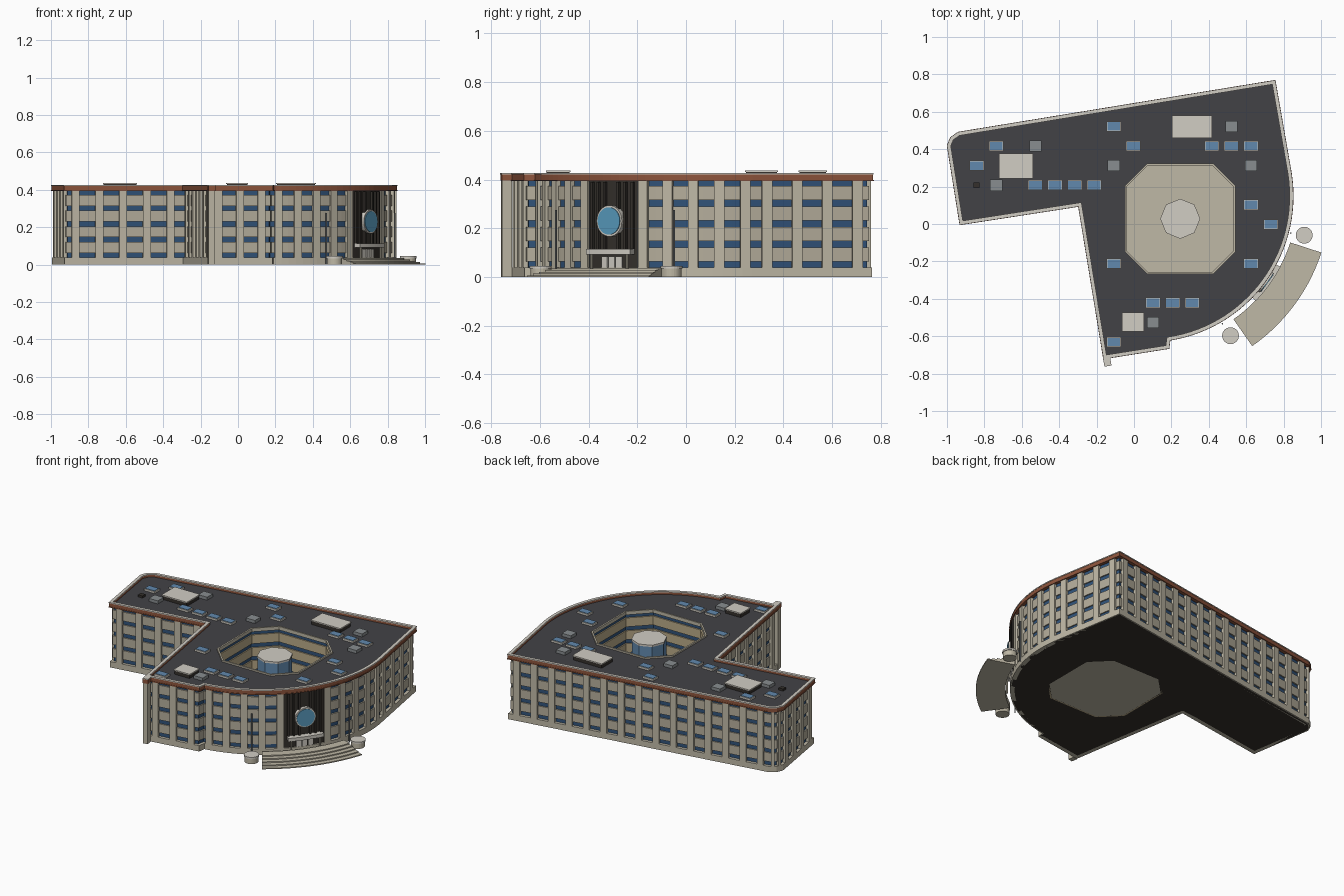
import bpy, bmesh
from math import radians, cos, sin, atan2, hypot, pi
from mathutils import Matrix, Vector

if "Cube" in bpy.data.objects:
    bpy.data.objects.remove(bpy.data.objects["Cube"])


def mat(name, r, g, b):
    m = bpy.data.materials.new(name)
    m.diffuse_color = (r, g, b, 1)
    m.use_nodes = True
    m.node_tree.nodes["Principled BSDF"].inputs["Base Color"].default_value = m.diffuse_color
    return m


STONE = mat("stone", .52, .48, .38)
SPANDREL = mat("spandrel", .46, .42, .33)
TAN = mat("tan", .50, .41, .25)
GLASS = mat("glass", .03, .085, .19)
SKY = mat("skylight_glass", .12, .25, .42)
BRICK = mat("brick", .27, .09, .045)
WHITE = mat("white_stone", .64, .61, .55)
ROOF = mat("roofing", .055, .055, .062)
DARK = mat("dark_bronze", .035, .03, .025)
GREY = mat("grey_metal", .25, .27, .28)
ROUND = mat("round_glass", .10, .33, .52)


def finish(name, bm, m):
    bmesh.ops.recalc_face_normals(bm, faces=bm.faces)
    me = bpy.data.meshes.new(name)
    bm.to_mesh(me)
    bm.free()
    me.materials.append(m)
    ob = bpy.data.objects.new(name, me)
    bpy.context.collection.objects.link(ob)
    return ob


def boxes(name, items, m):
    """items: (centre, size, z-rotation)"""
    bm = bmesh.new()
    for c, s, rot in items:
        bmesh.ops.create_cube(bm, size=1, matrix=Matrix.Translation(c)
                              @ Matrix.Rotation(rot, 4, 'Z') @ Matrix.Diagonal((*s, 1)))
    return finish(name, bm, m)


def cyls(name, items, m, n=24):
    """items: (centre, radius, height, rotation matrix)"""
    bm = bmesh.new()
    for c, r, h, rot in items:
        bmesh.ops.create_cone(bm, cap_ends=True, segments=n, radius1=r, radius2=r, depth=h,
                              matrix=Matrix.Translation(c) @ rot)
    return finish(name, bm, m)


def inset(pts, d):
    out = []
    for i, p in enumerate(pts):
        a, b = p - pts[i - 1], pts[(i + 1) % len(pts)] - p
        n1, n2 = Vector((a.y, -a.x)).normalized(), Vector((b.y, -b.x)).normalized()
        out.append(p - (n1 + n2) * d / (1 + n1.dot(n2)))
    return out


def ring(name, path, d0, d1, spans, m):
    """closed band around a path between two insets, for each (z0, z1)"""
    bm = bmesh.new()
    for z0, z1 in spans:
        loops = [[bm.verts.new((*p, z)) for p in inset(path, d)]
                 for d, z in ((d0, z0), (d0, z1), (d1, z1), (d1, z0))]
        for k in range(4):
            A, B = loops[k], loops[(k + 1) % 4]
            for i in range(len(path)):
                j = (i + 1) % len(path)
                bm.faces.new((A[i], A[j], B[j], B[i]))
    return finish(name, bm, m)


def slab(name, paths, z0, z1, m):
    """flat plate with optional hole"""
    bm = bmesh.new()
    edges = []
    for path in paths:
        vs = [bm.verts.new((*p, z0)) for p in path]
        edges += [bm.edges.new((vs[i - 1], vs[i])) for i in range(len(vs))]
    bmesh.ops.triangle_fill(bm, edges=edges, use_beauty=True)
    g = bmesh.ops.extrude_face_region(bm, geom=bm.faces[:], use_keep_orig=True)
    bmesh.ops.translate(bm, vec=(0, 0, z1 - z0),
                        verts=[v for v in g['geom'] if isinstance(v, bmesh.types.BMVert)])
    return finish(name, bm, m)


# Footprint: two straight wings joined by a quarter-circle front
C, R = Vector((.07, .15)), .78


def polar(a, r=R):
    return C + r * Vector((cos(radians(a)), sin(radians(a))))


def sector(name, r0, r1, a0, a1, z0, z1, m, n=14):
    A = [a0 + (a1 - a0) * i / n for i in range(n + 1)]
    return slab(name, [[polar(a, r1) for a in A] + [polar(a, r0) for a in reversed(A)]], z0, z1, m)


V = lambda *p: [Vector(q) for q in p]
head = V((-.162, -.72), (.186, -.665))
arc = [polar(-81 + 90 * i / 30) for i in range(31)]
tail = V((.754, .767), (-.94, .49), (-.98, .462), (-.998, .42), (-.93, -.003), (-.296, .095))
outline = head + arc + tail
CC = Vector((.247, .028))
h, k = .286, .171
court = [CC + Vector(p) for p in ((h, -k), (h, k), (k, h), (-k, h), (-h, k), (-h, -k), (-k, -h), (k, -h))]

# Shell: base, recessed glass, floor bands, cornice, roof
levels = [.05 + .084 * i for i in range(5)]
bands = [(z + .013, z + .071) for z in levels[:4]]
ring("base_course", outline, .003, .03, [(0, .038)], STONE)
ring("window_glass", outline, .022, .03, [(.03, .4)], GLASS)
ring("floor_bands", outline, .014, .024, bands, SPANDREL)
ring("brick_cornice", outline, 0, .016, [(.395, .42)], BRICK)
ring("cornice_lip", outline, -.003, .016, [(.393, .398)], BRICK)
ring("parapet_coping", outline, -.002, .018, [(.42, .426)], WHITE)
slab("roof", [inset(outline, .012), inset(court, -.004)], .396, .406, ROOF)
slab("ground_slab", [inset(outline, .01), court], 0, .008, DARK)

# Courtyard
ring("court_glass", court, -.008, -.014, [(.004, .4)], GLASS)
ring("court_bands", court, 0, -.01, [(0, .035)] + bands, TAN)
ring("court_rim", court, 0, -.01, [(.393, .416)], STONE)
slab("court_floor", [court], 0, .006, STONE)
I4 = Matrix.Identity(4)
cyls("court_tower", [((*CC, .19), .103, .37, I4)], SKY, 8)
cyls("court_tower_cap", [((*CC, .38), .107, .012, I4)], WHITE, 8)

# Pilasters on the straight walls and on the curve
items = []
straight = [(0, 1), (32, 33), (33, 34), (36, 37), (37, 38), (38, 0)]
for i, j in straight:
    a, b = outline[i], outline[j]
    d = b - a
    n = max(1, round(d.length / .117))
    nrm = Vector((d.y, -d.x)).normalized()
    for q in range(n):
        p = a + d * (q + .5) / n - nrm * .016
        items.append(((*p, .216), (.042, .026, .36), atan2(d.y, d.x)))
for ang in [-36 + s * (11 + 8 * q) for s in (1, -1) for q in range(5)]:
    items.append(((*polar(ang, R - .016), .216), (.026, .042, .36), radians(ang)))
for p, q in ((outline[34], outline[35]), (outline[35], outline[36])):
    d = q - p
    n = Vector((d.y, -d.x)).normalized()
    items.append(((*((p + q) / 2 - n * .016), .216), (.02, .026, .36), atan2(d.y, d.x)))
boxes("pilasters", items, STONE)

# Corner pier
t = radians(9)
boxes("corner_pier", [((-.144, -.737, .198), (.032, .04, .396), t)], STONE)
boxes("corner_pier_brick", [((-.143, -.736, .408), (.036, .046, .026), t)], BRICK)
boxes("corner_pier_cap", [((-.143, -.736, .4235), (.038, .048, .005), t)], WHITE)

# Entrance on the curve
E = -36
sector("entrance_panel", .745, .769, E - 10, E + 10, .036, .395, DARK)
boxes("entrance_fins", [((*polar(E + a, .772), .25), (.02, .012, .28), radians(E + a))
                        for a in (-7.5, -5, -2.5, 2.5, 5, 7.5)], DARK)
face = Matrix.Rotation(radians(E), 4, 'Z') @ Matrix.Rotation(pi / 2, 4, 'Y')
cyls("round_window_rim", [((*polar(E, .779), .23), .064, .024, face)], WHITE, 32)
cyls("round_window", [((*polar(E, .782), .23), .056, .026, face)], ROUND, 32)
sector("entrance_canopy", .765, .808, E - 8, E + 8, .092, .114, WHITE)
boxes("doors", [((*polar(E + a, .772), .06), (.008, .03, .05), radians(E + a)) for a in (-2.7, 0, 2.7)], WHITE)
cyls("canopy_columns", [((*polar(E + a, .795), .05), .006, .1, I4) for a in (-6.5, 6.5)], STONE, 10)

# Curved steps, planters, flagpoles
for i in range(5):
    sector(f"step_{i + 1}", .805, .98 - .03 * i, -55, -18, .007 * i, .007 * (i + 1), STONE)
P = [(.91, -.06), (.516, -.597)]
cyls("planters", [((*p, .018), .041, .036, I4) for p in P], STONE)
cyls("planter_rims", [((*p, .04), .045, .012, I4) for p in P], WHITE)
cyls("flagpoles", [((*polar(a, .793), .138), .004, .275, I4) for a in (-14.5, -59.5)], GREY, 8)

# Rooftop equipment on a regular grid (column, row)
G = lambda c, r: (-.108 + .1048 * c, .522 - .1048 * r)
sky = [G(*q) for q in ((0, 0), (-6, 1), (-7, 2), (-4, 3), (-3, 3), (-2, 3), (-1, 3), (1, 1), (5, 1), (6, 1),
                       (7, 1), (7, 4), (8, 5), (7, 7), (0, 7), (2, 9), (3, 9), (4, 9), (0, 11))]
boxes("skylight_frames", [((*p, .411), (.078, .054, .014), 0) for p in sky], WHITE)
boxes("skylight_panes", [((*p, .414), (.068, .045, .014), 0) for p in sky], SKY)
boxes("air_units", [((*G(*q), .415), (.065, .06, .022), 0)
                    for q in ((-4, 1), (-6, 3), (0, 2), (6, 0), (7, 2), (2, 10))], GREY)
boxes("vent", [((*G(-7, 3), .412), (.032, .03, .016), 0)], DARK)
pent = [(.31, .52, .205, .11), (-.631, .31, .175, .128), (-.005, -.525, .11, .093)]
boxes("penthouses", [((x, y, .417), (w, d, .028), 0) for x, y, w, d in pent], DARK)
boxes("penthouse_caps", [((x, y, .4335), (w + .008, d + .008, .006), 0) for x, y, w, d in pent], WHITE)
